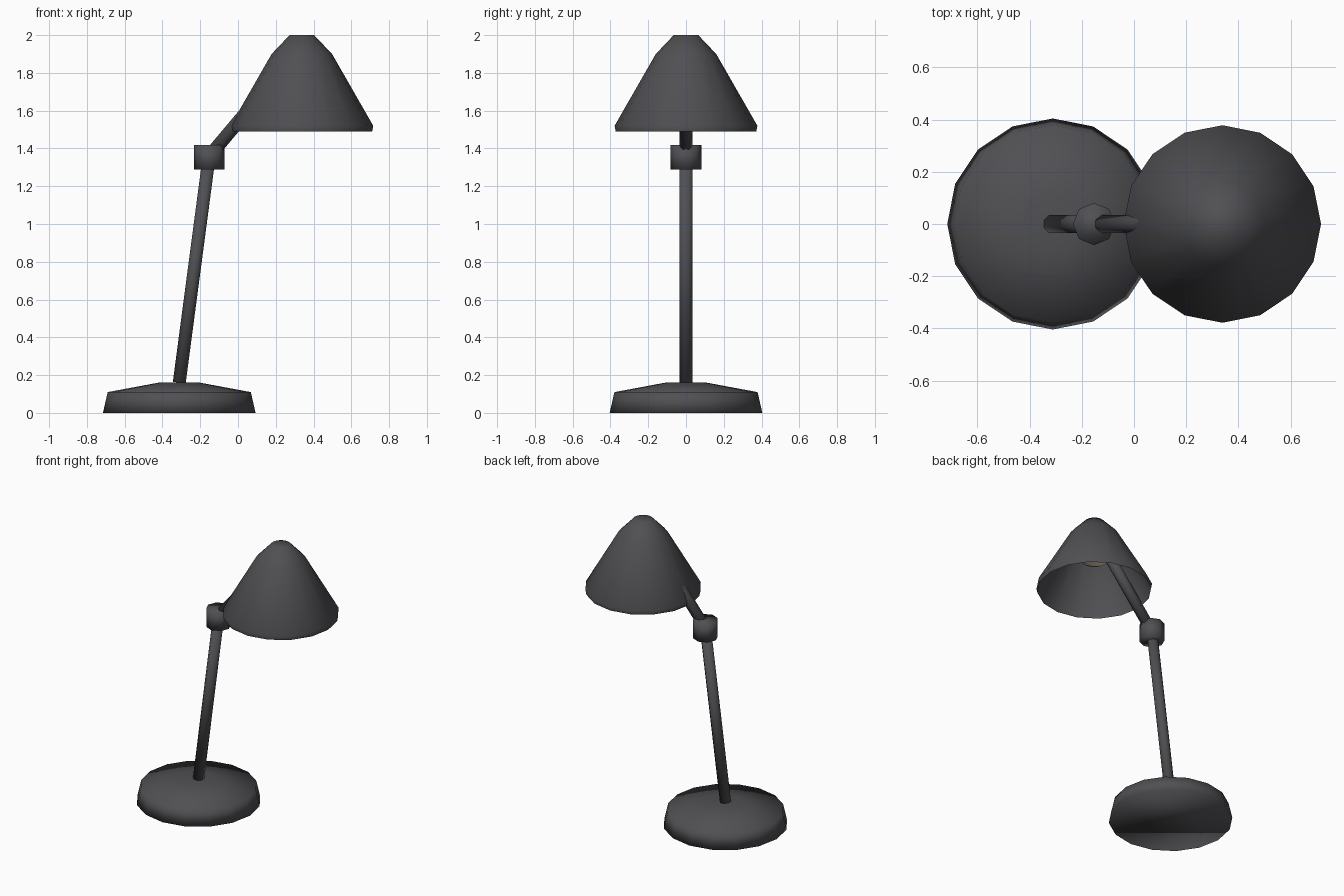
import bpy
import bmesh
import math
from mathutils import Matrix, Vector

cube = bpy.data.objects.get("Cube")
if cube:
    bpy.data.objects.remove(cube, do_unlink=True)


def make_material(name, rgb):
    mat = bpy.data.materials.new(name)
    mat.use_nodes = True
    mat.diffuse_color = (*rgb, 1)
    mat.node_tree.nodes["Principled BSDF"].inputs["Base Color"].default_value = (*rgb, 1)
    return mat


charcoal = make_material("charcoal", (0.08, 0.08, 0.088))
cream = make_material("warm_cream", (0.9, 0.82, 0.62))


def finish(name, bm, mat):
    """Turn a bmesh into a fully smooth shaded object."""
    mesh = bpy.data.meshes.new(name)
    bm.to_mesh(mesh)
    bm.free()
    mesh.materials.append(mat)
    obj = bpy.data.objects.new(name, mesh)
    bpy.context.collection.objects.link(obj)
    bpy.ops.object.select_all(action="DESELECT")
    obj.select_set(True)
    bpy.context.view_layer.objects.active = obj
    bpy.ops.object.shade_smooth()


def lathe(name, profile, x, mat, sides=16, close_bottom=True):
    """Revolve (radius, height) points, listed bottom to top, with a closed top."""
    bm = bmesh.new()
    rings = []
    for radius, z in profile:
        angles = [math.tau * i / sides for i in range(sides)]
        rings.append([bm.verts.new((x + radius * math.cos(a), radius * math.sin(a), z))
                      for a in angles])
    for low, high in zip(rings, rings[1:]):
        for i in range(sides):
            j = (i + 1) % sides
            bm.faces.new((low[i], low[j], high[j], high[i]))
    bm.faces.new(rings[-1])
    if close_bottom:
        bm.faces.new(rings[0][::-1])
    finish(name, bm, mat)


def rod(name, start, end, radius, sides=8):
    """Closed cylinder between two points, with a flat side facing up."""
    start, end = Vector(start), Vector(end)
    axis = end - start
    bm = bmesh.new()
    bmesh.ops.create_cone(bm, cap_ends=True, segments=sides, radius1=radius,
                          radius2=radius, depth=axis.length)
    bm.transform(Matrix.Rotation(math.pi / sides, 4, "Z"))
    bm.transform(axis.to_track_quat("Z", "Y").to_matrix().to_4x4())
    bmesh.ops.translate(bm, verts=bm.verts, vec=(start + end) / 2)
    finish(name, bm, charcoal)


# Weighted foot
lathe("base", [(0.404, 0), (0.379, 0.11), (0.11, 0.16)], -0.311, charcoal)

# Leaning post, elbow joint and upper arm reaching inside the shade
rod("post", (-0.311, 0, 0.16), (-0.159, 0, 1.31), 0.037)
lathe("elbow_joint", [(0.081, 1.288), (0.081, 1.418)], -0.153, charcoal, sides=8)
rod("upper_arm", (-0.13, 0, 1.385), (0.32, 0, 1.92), 0.038)

# Open shade with a short rim
lathe("lamp_shade", [(0.372, 1.49), (0.378, 1.52), (0.16, 1.9), (0.065, 2.0)],
      0.338, charcoal, close_bottom=False)

# Rounded bulb up inside the shade
lathe("bulb", [(0.04, 1.69), (0.09, 1.715), (0.12, 1.77), (0.09, 1.825), (0.04, 1.85)],
      0.338, cream)
